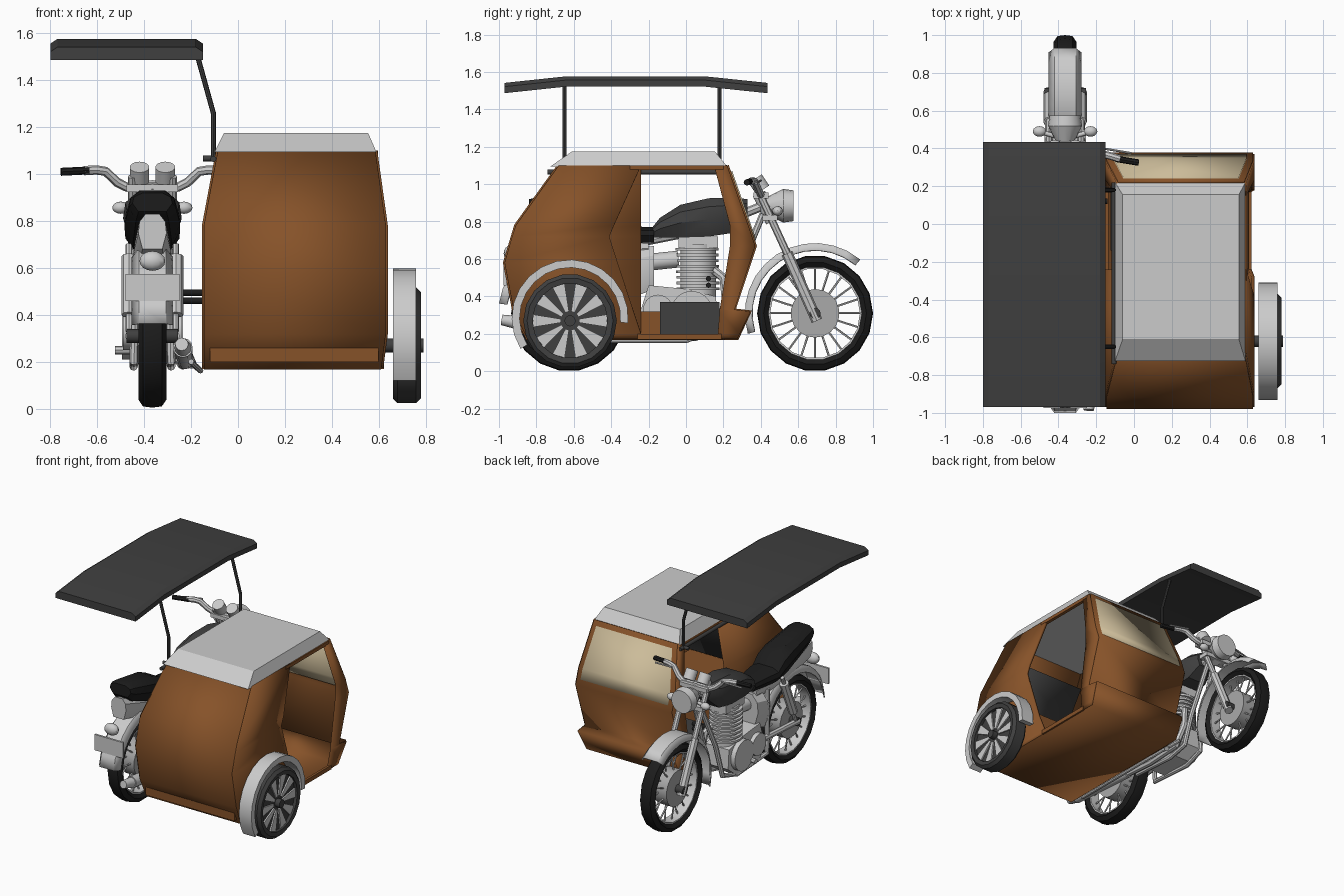
import bpy, bmesh
from math import sin, cos, pi, radians
from mathutils import Vector, Matrix

if "Cube" in bpy.data.objects:
    bpy.data.objects.remove(bpy.data.objects["Cube"])

MX = -0.365  # motorcycle centre line


def material(name, c):
    m = bpy.data.materials.new(name)
    m.diffuse_color = (*c, 1)
    m.use_nodes = True
    m.node_tree.nodes["Principled BSDF"].inputs["Base Color"].default_value = m.diffuse_color
    return m


BROWN = material("brown_panel", (0.24, 0.085, 0.022))
DARK = material("dark_grey", (0.05, 0.05, 0.05))
BLACK = material("black_rubber", (0.012, 0.012, 0.012))
GLASS = material("beige_screen", (0.6, 0.5, 0.32))
STEEL = material("mid_grey", (0.4, 0.4, 0.4))


def finish(name, bm, mat=None, thick=0):
    bmesh.ops.recalc_face_normals(bm, faces=bm.faces)
    me = bpy.data.meshes.new(name)
    bm.to_mesh(me)
    bm.free()
    for p in me.polygons:
        p.use_smooth = True
    me.set_sharp_from_angle(angle=radians(32))
    ob = bpy.data.objects.new(name, me)
    bpy.context.collection.objects.link(ob)
    if mat:
        me.materials.append(mat)
    if thick:
        s = ob.modifiers.new("thickness", 'SOLIDIFY')
        s.thickness, s.offset = thick, 0
    return ob


def loft(name, rows, mat=None, thick=0, closed=False, loop=False):
    """Skin rows of points; closed = rows are rings, loop = last row joins first."""
    bm = bmesh.new()
    vs = [[bm.verts.new(p) for p in r] for r in rows]
    n = len(rows[0])
    for a, b in zip(vs, vs[1:] + (vs[:1] if loop else [])):
        for i in range(n if closed else n - 1):
            j = (i + 1) % n
            bm.faces.new((a[i], a[j], b[j], b[i]))
    if closed and not loop:
        bm.faces.new(vs[0])
        bm.faces.new(vs[-1])
    return finish(name, bm, mat, thick)


def box(name, lo, hi, mat=None):
    rows = [[(x, lo[1], z) for x, z in ((lo[0], lo[2]), (hi[0], lo[2]), (hi[0], hi[2]), (lo[0], hi[2]))],
            [(x, hi[1], z) for x, z in ((lo[0], lo[2]), (hi[0], lo[2]), (hi[0], hi[2]), (lo[0], hi[2]))]]
    return loft(name, rows, mat, closed=True)


def cyl(name, a, b, r, mat=None, r2=None, n=12):
    a, b = Vector(a), Vector(b)
    bm = bmesh.new()
    m = Matrix.Translation((a + b) / 2) @ (b - a).to_track_quat('Z', 'Y').to_matrix().to_4x4()
    bmesh.ops.create_cone(bm, cap_ends=True, segments=n, radius1=r, radius2=r if r2 is None else r2,
                          depth=(b - a).length, matrix=m)
    return finish(name, bm, mat)


def ball(name, c, s, mat=None):
    bm = bmesh.new()
    bmesh.ops.create_uvsphere(bm, u_segments=12, v_segments=8, radius=1,
                              matrix=Matrix.Translation(c) @ Matrix.Diagonal((*s, 1)))
    return finish(name, bm, mat)


def tube(name, pts, r, mat=None):
    cu = bpy.data.curves.new(name, 'CURVE')
    cu.dimensions, cu.bevel_depth, cu.bevel_resolution, cu.use_fill_caps = '3D', r, 2, True
    sp = cu.splines.new('POLY')
    sp.points.add(len(pts) - 1)
    for p, q in zip(sp.points, pts):
        p.co = (*q, 1)
    tmp = bpy.data.objects.new(name, cu)
    bm = bmesh.new()
    bm.from_mesh(bpy.data.meshes.new_from_object(tmp))
    bpy.data.objects.remove(tmp)
    return finish(name, bm, mat)


def pair(name, pts, r, mat=None):
    for side, s in (("left", -1), ("right", 1)):
        tube(f"{side}_{name}", [(MX + s * x, y, z) for x, y, z in pts], r, mat)


def lathe(name, c, prof, mat=None, n=18):
    """Spin a closed (x, radius) profile about the x axis through c."""
    rows = [[(c[0] + x, c[1] + r * cos(t), c[2] + r * sin(t)) for x, r in prof]
            for t in (2 * pi * i / n for i in range(n))]
    return loft(name, rows, mat, closed=True, loop=True)


def fender(name, c, r, a0, a1, hw, drop, n=12):
    rows = []
    for i in range(n + 1):
        t = radians(a0 + (a1 - a0) * i / n)
        rows.append([(c[0] + x * hw, c[1] + (r - d) * cos(t), c[2] + (r - d) * sin(t))
                     for x, d in ((-1, drop), (-.65, 0), (.65, 0), (1, drop))])
    loft(name, rows, None, 0.008)


def bike_wheel(name, c):
    lathe(name + "_tyre", c, [(-.04, .25), (-.06, .275), (-.04, .305), (0, .31), (.04, .305), (.06, .275), (.04, .25)], BLACK)
    lathe(name + "_rim", c, [(-.04, .24), (.04, .24), (.04, .255), (-.04, .255)])
    for i in range(20):
        t, s = 2 * pi * i / 20, (-1) ** i
        d = Vector((0, cos(t), sin(t)))
        cyl(f"{name}_spoke_{i}", Vector(c) + d * .05 + Vector((s * .03, 0, 0)), Vector(c) + d * .25, .006, n=5)
    cyl(name + "_hub", (c[0] - .05, *c[1:]), (c[0] + .05, *c[1:]), .13, STEEL, n=18)
    cyl(name + "_axle", (c[0] - .11, *c[1:]), (c[0] + .11, *c[1:]), .03, DARK)


# --- sidecar body: x limits vary with height
def xl(z): return -.145 + .06 * max(0, z - .78) / .32
def xr(z): return .63 - .045 * max(0, z - .78) / .32 - .02 * max(0, .32 - z) / .15


def sheet(name, prof, mat=BROWN, thick=.018):
    loft(name, [[(xl(z), y, z), (xr(z), y, z)] for y, z in prof], mat, thick)


sheet("sidecar_shell", [(-.68, 1.1), (-.91, .78), (-.97, .58), (-.92, .32), (-.85, .175), (.275, .175),
                        (.345, .32), (.26, .33), (.37, .67), (.333, .78), (.22, 1.1)])
REAR = [(.175, -.85), (.2, -.86), (.32, -.92), (.58, -.97), (.72, -.93), (.78, -.91), (1.1, -.68)]
FRONT = [(.175, .275), (.2, .287), (.32, .345), (.33, .26), (.67, .37), (.78, .333), (1.1, .22)]
R_IN = [-.23, -.24, -.28, -.365, -.41, -.385, -.24]
F_IN = [.17, .17, .18, .18, .235, .235, .15]
for side, fx in (("left", xl), ("right", xr)):
    rear_in = R_IN if side == "right" else [-.24] * 7
    loft(side + "_rear_panel", [[(fx(z), y, z), (fx(z), i, z)] for (z, y), i in zip(REAR, rear_in)], BROWN, .018)
    loft(side + "_front_pillar", [[(fx(z), y, z), (fx(z), i, z)] for (z, y), i in zip(FRONT, F_IN)], BROWN, .018)
    top = .2 if side == "right" else .32
    box(side + "_sill", (fx(.2) - .009, -.26, .17), (fx(.2) + .009, .19, top), BROWN)
    box(side + "_top_rail", (fx(1.1) - .012, -.3, 1.075), (fx(1.1) + .012, .2, 1.1), BROWN)
loft("windscreen", [[(xl(z) + .035, y, z), (xr(z) - .035, y, z)] for y, z in ((.357, .71), (.333, .78), (.233, 1.065))], GLASS, .03)
loft("sidecar_roof", [[(-.1, -.725, 1.095), (.59, -.725, 1.095), (.59, .22, 1.095), (-.1, .22, 1.095)],
                      [(-.06, -.61, 1.175), (.555, -.61, 1.175), (.555, .155, 1.175), (-.06, .155, 1.175)]], closed=True)
box("passenger_bench", (-.12, -.9, .2), (.6, -.43, .45), BROWN)
loft("bench_backrest", [[(-.07, y, z), (.56, y, z)] for y, z in ((-.84, .5), (-.83, .75), (-.68, .98))], DARK, .05)
box("storage_box", (-.125, -.14, .19), (.1, .18, .37), DARK)

# --- sidecar wheel, fender and frame
SC = (.72, -.62, .27)
lathe("sidecar_tyre", SC, [(-.055, .2), (-.06, .23), (-.04, .25), (.04, .25), (.06, .23), (.055, .2)], DARK)
cyl("sidecar_wheel_disc", (.69, *SC[1:]), (.752, *SC[1:]), .205, DARK, n=18)
for i in range(10):
    t = 2 * pi * i / 10
    ring = [[(x, SC[1] + r * cos(t + a), SC[2] + r * sin(t + a)) for r, a in ((.05, -.2), (.2, -.17), (.2, .17), (.05, .2))]
            for x in (.74, .762)]
    loft(f"sidecar_wheel_blade_{i}", ring, closed=True)
cyl("sidecar_axle", (.55, *SC[1:]), (.79, *SC[1:]), .03, DARK)
rows = []
for i in range(15):
    t = radians(-5 + 217 * i / 14)
    rows.append([(x, -.62 + r * cos(t), .285 + r * sin(t)) for x, r in ((.66, .27), (.66, .312), (.76, .312), (.76, .27))])
loft("sidecar_fender", rows, closed=True)
for y in (-.45, .12):
    for z in (.46, .495):
        cyl("sidecar_link", (MX + .06, y, z), (-.14, y, z), .014, BLACK)
tube("sidecar_lower_tube", [(-.2, -.8, .2), (-.16, -.4, .162), (-.16, 0, .162), (-.25, .2, .24)], .012)

# --- canopy over the rider
rows = []
for y, z in ((-.97, 1.487), (-.64, 1.522), (.1, 1.522), (.435, 1.487)):
    rows.append([(-.8, y, z), (-.8, y, z + .035), (-.77, y, z + .055), (-.18, y, z + .055), (-.15, y, z + .035), (-.15, y, z)])
loft("canopy", rows, DARK, closed=True)
for y in (-.65, .18):
    tube("canopy_post", [(-.18, y, 1.53), (-.105, y, 1.26), (-.105, y, 1.06)], .011, DARK)
    cyl("canopy_bracket", (-.15, y, 1.067), (-.08, y, 1.067), .012, DARK)
cyl("canopy_rail", (-.105, -.74, 1.065), (-.105, .22, 1.065), .013, DARK)

# --- motorcycle wheels and fenders
FW, RW = (MX, .69, .31), (MX, -.625, .31)
bike_wheel("front_wheel", FW)
bike_wheel("rear_wheel", RW)
fender("front_fender", FW, .372, 50, 197, .085, .035)
fender("rear_fender", RW, .375, 25, 172, .085, .04)
box("number_plate", (MX - .115, -.975, .46), (MX + .115, -.96, .575))
ball("tail_light", (MX, -.94, .63), (.055, .035, .042))

# --- fork, lamps and handlebar
pair("fork_leg", [(.085, .375, .99), (.085, .55, .61)], .02)
pair("fork_slider", [(.085, .54, .63), (.085, .7, .27)], .03)
for z, y in ((.82, .45), (.94, .4)):
    box("fork_clamp", (MX - .11, y - .04, z - .015), (MX + .11, y + .04, z + .015))
cyl("headlight_bowl", (MX, .43, .885), (MX, .52, .885), .045, r2=.09, n=16)
cyl("headlight_rim", (MX, .52, .885), (MX, .575, .885), .09, r2=.082, n=16)
for s in (-1, 1):
    cyl("gauge", (MX + s * .055, .41, .97), (MX + s * .055, .37, 1.03), .042, n=14)
    ball("turn_signal", (MX + s * .135, .49, .857), (.036, .028, .026))
    cyl("signal_stalk", (MX, .45, .857), (MX + s * .12, .485, .857), .012)
pair("handlebar", [(0, .4, .945), (.11, .4, .945), (.15, .39, .965), (.2, .37, 1.012), (.24, .36, 1.018), (.29, .345, 1.015)], .02)
pair("grip", [(.27, .345, 1.016), (.39, .325, 1.01)], .017, BLACK)
pair("lever", [(.2, .4, 1.02), (.35, .375, 1.005)], .006)


# --- tank, seat and side covers
def section(y, z0, z1, w):
    zm = z0 + (z1 - z0) * .45
    return [(MX + x * w, y, z) for x, z in ((-.7, z0), (.7, z0), (1, zm), (.92, zm + (z1 - zm) * .6), (.5, z1),
                                            (-.5, z1), (-.92, zm + (z1 - zm) * .6), (-1, zm))]


loft("fuel_tank", [section(*a) for a in ((-.18, .715, .77, .07), (-.14, .715, .82, .1), (-.03, .715, .89, .12),
                                        (.12, .72, .925, .125), (.25, .74, .93, .11), (.33, .82, .92, .06))], DARK, closed=True)
loft("seat", [section(*a) for a in ((-.17, .69, .77, .08), (-.4, .68, .78, .115), (-.47, .69, .85, .118),
                                   (-.55, .71, .885, .118), (-.8, .8, .93, .1), (-.84, .84, .92, .085))], BLACK, closed=True)
loft("tail_body", [section(*a) for a in ((-.2, .62, .7, .07), (-.55, .62, .73, .08), (-.86, .68, .83, .06))], closed=True)
loft("side_cover", [section(*a) for a in ((-.31, .42, .6, .1), (-.27, .4, .66, .115), (-.17, .44, .67, .1))], closed=True)

# --- engine
for i in range(8):
    z = .435 + i * .03
    cyl(f"cylinder_fin_{i}", (MX, .065 - i * .001, z), (MX, .065 - i * .001, z + .014), .115, n=16)
cyl("cylinder_core", (MX, .065, .38), (MX, .065, .68), .095, n=14)
box("cylinder_head", (MX - .08, -.04, .66), (MX + .08, .17, .72))
loft("crankcase", [[(MX + x, y, z) for y, z in ((-.26, .27), (-.2, .46), (0, .44), (.16, .4), (.17, .26), (.08, .19), (-.18, .19))]
                   for x in (-.095, .095)], closed=True)
cyl("clutch_cover", (MX - .13, .03, .32), (MX + .13, .03, .32), .11, n=18)
cyl("sprocket_cover", (MX - .125, -.15, .33), (MX + .125, -.15, .33), .08, n=14)
cyl("carburettor", (MX, -.18, .585), (MX, -.04, .6), .045)
tube("exhaust_pipe", [(MX + .05, .15, .54), (MX + .07, .2, .5), (MX + .09, .215, .36), (MX + .11, .15, .22),
                      (MX + .13, -.1, .19), (MX + .14, -.35, .2)], .024)
cyl("muffler", (MX + .14, -.33, .2), (MX + .13, -.9, .26), .032, r2=.042)
cyl("muffler_tip", (MX + .13, -.9, .26), (MX + .125, -.985, .275), .036, r2=.028)

# --- frame, suspension and foot controls
cyl("steering_head", (MX, .46, .8), (MX, .39, .95), .035)
tube("frame_spine", [(MX, .4, .88), (MX, .1, .76), (MX, -.3, .68), (MX, -.75, .7)], .025)
pair("down_tube", [(.02, .41, .84), (.05, .25, .45), (.07, .2, .22), (.08, .05, .18), (.08, -.3, .2), (.07, -.32, .66)], .018)
pair("swing_arm", [(.08, -.26, .32), (.095, -.64, .31)], .022)
pair("shock_rod", [(.1, -.6, .33), (.1, -.45, .7)], .014)
pair("shock_spring", [(.1, -.575, .4), (.1, -.47, .65)], .032)
pair("foot_peg", [(.07, -.06, .25), (.16, -.06, .25)], .018)
tube("brake_pedal", [(MX + .1, 0, .29), (MX + .15, .1, .24), (MX + .175, .13, .18)], .018)
